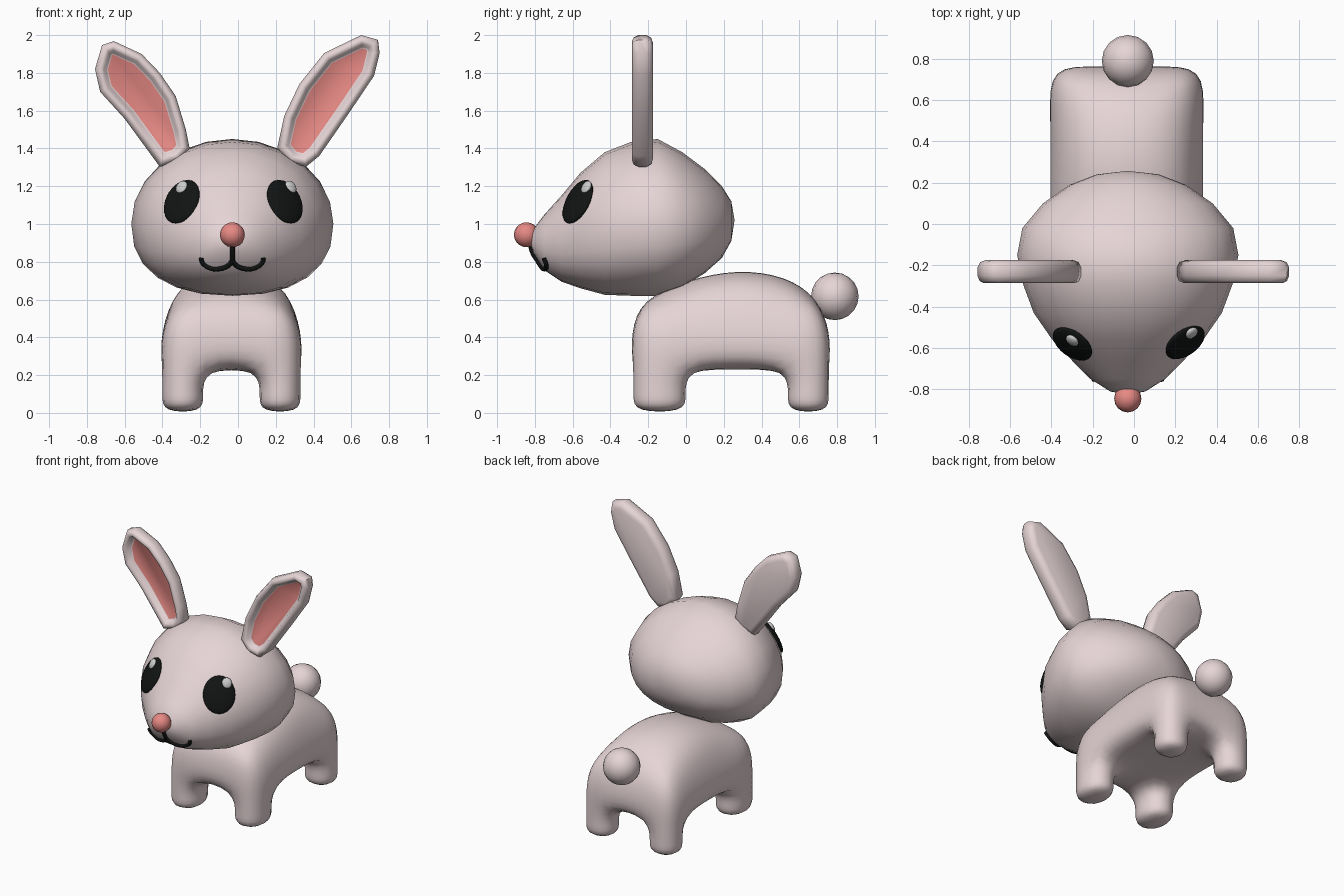
import bpy, bmesh, math
from mathutils import Vector
from mathutils.bvhtree import BVHTree

if "Cube" in bpy.data.objects:
    bpy.data.objects.remove(bpy.data.objects["Cube"])

CX = -0.03  # centre line of the animal


def material(name, rgb):
    m = bpy.data.materials.new(name)
    m.diffuse_color = (*rgb, 1)
    m.use_nodes = True
    m.node_tree.nodes["Principled BSDF"].inputs["Base Color"].default_value = m.diffuse_color
    return m


FUR = material("fur", (0.79, 0.66, 0.67))
PINK = material("pink", (0.79, 0.25, 0.23))
BLACK = material("black", (0.006, 0.007, 0.007))
SHINE = material("shine", (0.75, 0.75, 0.75))


def mesh_object(name, verts, faces, mat):
    me = bpy.data.meshes.new(name)
    me.from_pydata(verts, [], faces)
    bm = bmesh.new()
    bm.from_mesh(me)
    bmesh.ops.recalc_face_normals(bm, faces=bm.faces)
    bm.to_mesh(me)
    bm.free()
    me.polygons.foreach_set("use_smooth", [True] * len(me.polygons))
    me.materials.append(mat)
    ob = bpy.data.objects.new(name, me)
    bpy.context.collection.objects.link(ob)
    return ob


def bridge(rings, n):
    return [(r * n + i, r * n + (i + 1) % n, (r + 1) * n + (i + 1) % n, (r + 1) * n + i)
            for r in range(rings - 1) for i in range(n)]


def ball(name, loc, scale, mat, normal=None, seg=16, rings=10):
    bpy.ops.mesh.primitive_uv_sphere_add(segments=seg, ring_count=rings, radius=1, location=loc)
    ob = bpy.context.object
    ob.name = name
    ob.scale = scale
    if normal:
        ob.rotation_euler = normal.to_track_quat('Z', 'Y').to_euler()
    bpy.ops.object.shade_smooth()
    ob.data.materials.append(mat)
    return ob


# Head: cross-sections along y as (y, half width, bottom, top)
SECTIONS = [(-0.81, .085, .85, .97), (-0.75, .18, .755, 1.05), (-0.66, .27, .695, 1.15),
            (-0.56, .365, .66, 1.27), (-0.43, .455, .625, 1.38), (-0.29, .507, .62, 1.435),
            (-0.15, .535, .62, 1.45), (-0.02, .51, .665, 1.38), (.10, .41, .74, 1.29),
            (.19, .28, .82, 1.20), (.24, .15, .91, 1.12)]
N = 24
verts = []
for y, w, zb, zt in SECTIONS:
    zc = zb + .46 * (zt - zb)
    for i in range(N):
        a = 2 * math.pi * i / N
        c, s = math.cos(a), math.sin(a)
        p = 1.0 if s >= 0 else 0.85  # fuller cheeks below
        h = zt - zc if s >= 0 else zc - zb
        verts.append((CX + w * math.copysign(abs(c) ** p, c), y,
                      zc + h * math.copysign(abs(s) ** p, s)))
faces = bridge(len(SECTIONS), N)
last = (len(SECTIONS) - 1) * N
verts += [(CX, -0.825, .91), (CX, .257, 1.02)]
for i in range(N):
    j = (i + 1) % N
    faces += [(j, i, len(verts) - 2), (last + i, last + j, len(verts) - 1)]
mesh_object("head", verts, faces, FUR)
tree = BVHTree.FromPolygons([Vector(v) for v in verts], faces)


def on_face(x, z):
    """Point and outward normal on the head, seen from the front."""
    p, n, _, _ = tree.ray_cast(Vector((x, -2, z)), Vector((0, 1, 0)))
    return p, (n if n.y < 0 else -n)


# Body with four legs: cell cage smoothed by subdivision
XS = [-.375, -.14, .14, .375]
YS = [-.29, .01, .27, .53, .765]
ZS = [0, .09, .23, .43]
TOP = [.60, .71, .765, .73, .61]


def cage_point(i, j, k):
    x, y = XS[i], YS[j]
    if k < 4:
        return (CX - .005 + x, y, ZS[k])
    outer = i in (0, 3)
    y = {0: -.24, 4: .70}.get(j, y)
    z = TOP[j] - (.10 if outer and 0 < j < 4 else .05 if outer else 0)
    return (CX - .005 + (x * .8 if outer else x), y, z)


cells = {(i, j, k) for i in range(3) for j in range(4) for k in range(4)
         if k > 1 or (i != 1 and j in (0, 3))}
index, verts, faces = {}, [], []
for cell in cells:
    for ax in range(3):
        for side in (0, 1):
            nb = list(cell)
            nb[ax] += 2 * side - 1
            if tuple(nb) in cells:
                continue
            quad = []
            for u, v in ((0, 0), (1, 0), (1, 1), (0, 1)):
                key = list(cell)
                key[ax] += side
                key[(ax + 1) % 3] += u
                key[(ax + 2) % 3] += v
                key = tuple(key)
                if key not in index:
                    index[key] = len(verts)
                    verts.append(cage_point(*key))
                quad.append(index[key])
            faces.append(quad)
body = mesh_object("body_and_legs", verts, faces, FUR)
sub = body.modifiers.new("smooth", 'SUBSURF')
sub.levels = sub.render_levels = 2

# Tail and nose
ball("tail", (CX, .788, .617), (.126,) * 3, FUR)
ball("nose", (CX, -.845, .943), (.066,) * 3, PINK)

# Eyes with highlights
for side, ex, hx in (("left", -.30, -.288), ("right", .25, .268)):
    p, n = on_face(ex, 1.12)
    p_side = [on_face(ex + dx, 1.12 + dz)[1] for dx in (-.05, .05) for dz in (-.05, .05)]
    n = sum(p_side, n).normalized()
    ball(side + "_eye", p - n * .004, (.108, .128, .03), BLACK, n, 24, 12)
    q, _ = on_face(hx, 1.185)
    ball(side + "_eye_highlight", q + n * .02, (.034, .038, .018), SHINE, n)

# Mouth: stem and two arcs following the face
cu = bpy.data.curves.new("mouth", 'CURVE')
cu.dimensions = '3D'
cu.bevel_depth = .013
cu.bevel_resolution = 2
cu.use_fill_caps = True
paths = [[(CX, .90 - .02 * t) for t in range(5)]]
for s in (-1, 1):
    paths.append([(CX + s * (.081 - .081 * math.cos(a)), .82 - .056 * math.sin(a))
                  for a in (math.pi * t / 12 for t in range(13))])
for path in paths:
    sp = cu.splines.new('POLY')
    sp.points.add(len(path) - 1)
    for pt, (x, z) in zip(sp.points, path):
        p, n = on_face(x, z)
        pt.co = (*(p + n * .004), 1)
cu.materials.append(BLACK)
bpy.context.collection.objects.link(bpy.data.objects.new("mouth", cu))


# Ears: outline lofted into a rounded slab with a recessed pink front
def inset(pts, d):
    n = len(pts)
    area = sum(pts[i - 1].cross(pts[i]) for i in range(n))
    sg = 1 if area > 0 else -1
    out = []
    for i in range(n):
        e1 = (pts[i] - pts[i - 1]).normalized()
        e2 = (pts[(i + 1) % n] - pts[i]).normalized()
        n1, n2 = Vector((-e1.y, e1.x)) * sg, Vector((-e2.y, e2.x)) * sg
        m = (n1 + n2).normalized()
        out.append(pts[i] + m * d / max(m.dot(n1), .6))
    return out


def ear(name, outline):
    pts = [Vector(p) for p in outline]
    n = len(pts)
    prof = [(.04, -.174), (.012, -.185), (0, -.21), (0, -.25), (.01, -.276),
            (.028, -.285), (.045, -.275), (.058, -.25), (.066, -.245)]
    vs = [(p.x, y, p.y) for d, y in prof for p in inset(pts, d)]
    fs = bridge(len(prof), n)
    fs += [tuple(range(n)), tuple(range(len(vs) - n, len(vs)))]
    ob = mesh_object(name, vs, fs, FUR)
    ob.data.materials.append(PINK)
    ob.data.polygons[len(fs) - 1].material_index = 1
    bpy.context.view_layer.objects.active = ob
    bpy.ops.object.select_all(action='DESELECT')
    ob.select_set(True)
    bpy.ops.object.shade_smooth_by_angle(angle=math.radians(60))


ear("left_ear", [(-.414, 1.303), (-.60, 1.557), (-.73, 1.70), (-.757, 1.82), (-.72, 1.947),
                 (-.657, 1.968), (-.51, 1.90), (-.414, 1.80), (-.33, 1.678), (-.277, 1.504),
                 (-.256, 1.40), (-.31, 1.335)])
ear("right_ear", [(.36, 1.303), (.43, 1.36), (.588, 1.588), (.72, 1.784), (.75, 1.905),
                  (.741, 1.975), (.652, 2.0), (.456, 1.905), (.325, 1.741), (.245, 1.573),
                  (.208, 1.404), (.27, 1.325)])
